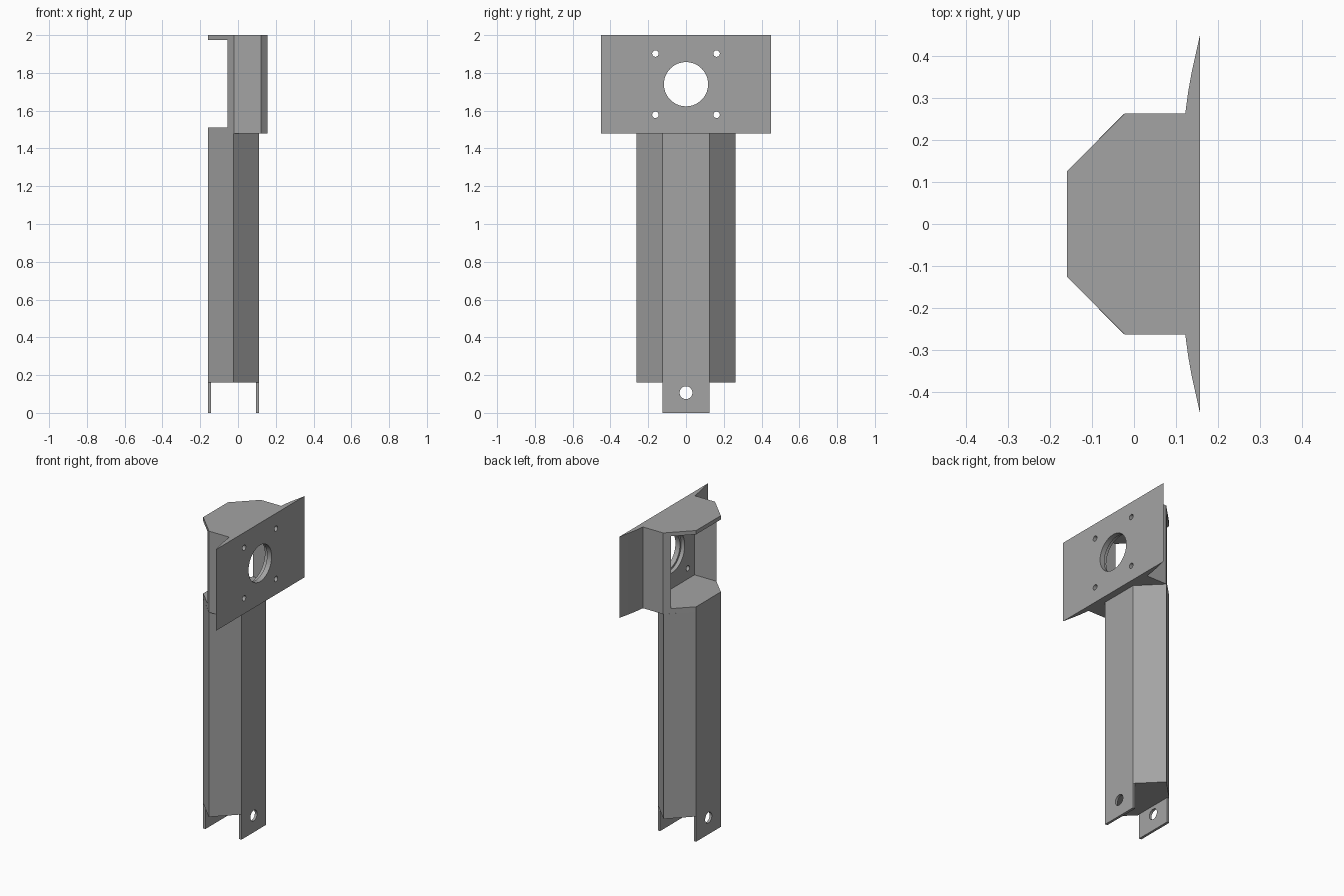
import bpy, bmesh, math
from mathutils import Matrix

if "Cube" in bpy.data.objects:
    bpy.data.objects.remove(bpy.data.objects["Cube"])

steel = bpy.data.materials.new("plain_grey")
steel.diffuse_color = (0.37, 0.37, 0.37, 1)
steel.use_nodes = True
steel.node_tree.nodes["Principled BSDF"].inputs["Base Color"].default_value = steel.diffuse_color


def make_object(name, bm):
    bmesh.ops.recalc_face_normals(bm, faces=bm.faces)
    mesh = bpy.data.meshes.new(name)
    bm.to_mesh(mesh)
    bm.free()
    obj = bpy.data.objects.new(name, mesh)
    bpy.context.collection.objects.link(obj)
    obj.data.materials.append(steel)
    return obj


def prism(name, half, z0, z1):
    """Extrude a plan outline, given for y > 0 and mirrored in y."""
    outline = half + [(x, -y) for x, y in reversed(half)]
    bm = bmesh.new()
    base = bm.faces.new([bm.verts.new((x, y, z0)) for x, y in outline])
    top = bmesh.ops.extrude_face_region(bm, geom=[base])["geom"]
    verts = [v for v in top if isinstance(v, bmesh.types.BMVert)]
    bmesh.ops.translate(bm, verts=verts, vec=(0, 0, z1 - z0))
    return make_object(name, bm)


def rod(x0, x1, y, z, r, sides):
    """Cylinder lying along x."""
    bm = bmesh.new()
    place = Matrix.Translation(((x0 + x1) / 2, y, z)) @ Matrix.Rotation(math.pi / 2, 4, 'Y')
    bmesh.ops.create_cone(bm, cap_ends=True, segments=sides, radius1=r, radius2=r,
                          depth=x1 - x0, matrix=place)
    return make_object("cutter", bm)


def cut(obj, cutter):
    mod = obj.modifiers.new("cut", 'BOOLEAN')
    mod.operation = 'DIFFERENCE'
    mod.solver = 'EXACT'
    mod.object = cutter
    bpy.context.view_layer.objects.active = obj
    bpy.ops.object.modifier_apply(modifier=mod.name)
    bpy.data.objects.remove(cutter, do_unlink=True)


# hexagonal post
post = prism("post", [(-0.16, 0.125), (-0.024, 0.262), (0.112, 0.125)], 0.162, 1.478)

# head block with its flared mounting flange
head = prism("head", [(-0.16, 0.125), (-0.022, 0.263), (0.122, 0.263),
                      (0.129, 0.315), (0.137, 0.36), (0.157, 0.45)], 1.478, 2.0)
# pocket open at the rear
cut(head, prism("cutter", [(-0.3, 0.23), (0.1, 0.23)], 1.51, 1.975))
# stepped centre bore and bolt holes
cut(head, rod(0.05, 0.125, 0, 1.74, 0.13, 64))
cut(head, rod(0.06, 0.2, 0, 1.74, 0.117, 64))
for y in (-0.162, 0.162):
    for z in (1.578, 1.902):
        cut(head, rod(0.05, 0.2, y, z, 0.017, 24))

# drilled fork tabs at the foot
tabs = []
for name, x in (("rear_tab", -0.16), ("front_tab", 0.096)):
    tab = prism(name, [(x, 0.125), (x + 0.016, 0.125)], 0.0, 0.162)
    cut(tab, rod(x - 0.05, x + 0.07, 0, 0.107, 0.034, 32))
    tabs.append(tab)

# smooth bores, crisp edges
bpy.ops.object.select_all(action='DESELECT')
for obj in [post, head] + tabs:
    obj.select_set(True)
bpy.context.view_layer.objects.active = head
bpy.ops.object.shade_smooth_by_angle(angle=math.radians(15))
